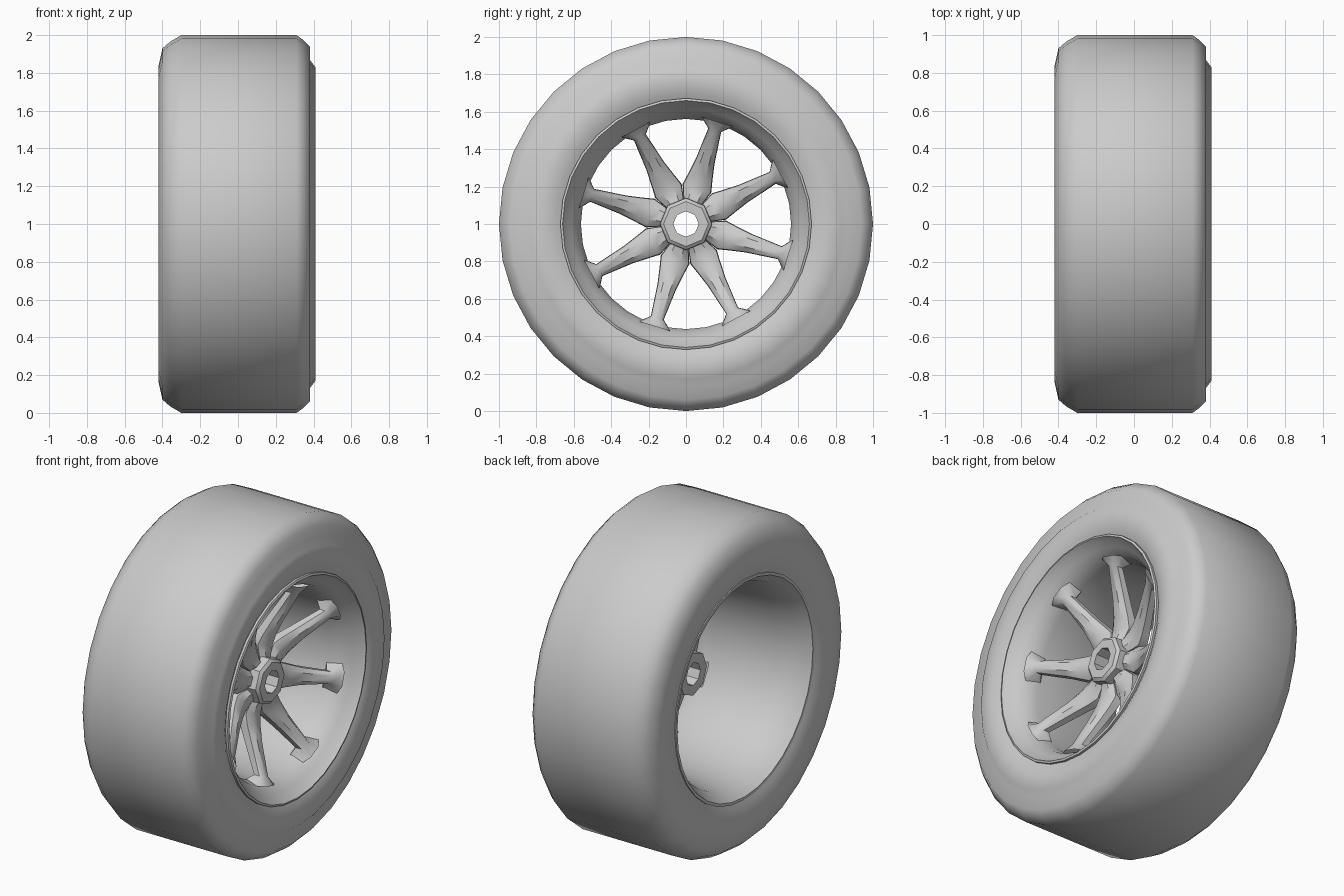
import bpy, bmesh
from math import cos, sin, pi, radians

if "Cube" in bpy.data.objects:
    bpy.data.objects.remove(bpy.data.objects["Cube"])

CENTRE_Z = 1.0


def finish(name, bm, smooth_angle):
    bmesh.ops.remove_doubles(bm, verts=bm.verts, dist=0.0001)
    bmesh.ops.recalc_face_normals(bm, faces=bm.faces)
    mesh = bpy.data.meshes.new(name)
    bm.to_mesh(mesh)
    bm.free()
    obj = bpy.data.objects.new(name, mesh)
    bpy.context.collection.objects.link(obj)
    bpy.ops.object.select_all(action='DESELECT')
    obj.select_set(True)
    bpy.context.view_layer.objects.active = obj
    bpy.ops.object.shade_smooth_by_angle(angle=radians(smooth_angle))
    return obj


def polar(bm, x, r, a, side=0.0):
    # point at radius r along angle a, shifted sideways around the axle
    y = r * cos(a) - side * sin(a)
    z = r * sin(a) + side * cos(a)
    return bm.verts.new((x, y, CENTRE_Z + z))


def lathe(name, profile, sides, smooth_angle):
    # spin a closed (x, radius) profile around the axle
    bm = bmesh.new()
    rings = [[polar(bm, x, r, 2 * pi * i / sides) for x, r in profile]
             for i in range(sides)]
    n = len(profile)
    for i in range(sides):
        a, b = rings[i], rings[(i + 1) % sides]
        for j in range(n):
            k = (j + 1) % n
            bm.faces.new((a[j], a[k], b[k], b[j]))
    return finish(name, bm, smooth_angle)


# tyre
lathe("tyre", [
    (-0.385, 0.65), (-0.405, 0.70), (-0.42, 0.76), (-0.42, 0.84),
    (-0.40, 0.93), (-0.36, 0.965), (-0.30, 1.0), (0.31, 1.0),
    (0.345, 0.975), (0.38, 0.94), (0.38, 0.87), (0.41, 0.83),
    (0.41, 0.75), (0.40, 0.70), (0.375, 0.65)], 32, 50)

# rim barrel with a lip on each side
lathe("rim", [
    (0.37, 0.672), (0.40, 0.672), (0.405, 0.66), (0.38, 0.645),
    (0.345, 0.615), (0.30, 0.58), (0.23, 0.562), (0.0, 0.562),
    (-0.20, 0.58), (-0.32, 0.605), (-0.375, 0.64), (-0.40, 0.655),
    (-0.40, 0.672), (-0.37, 0.672), (-0.30, 0.635), (0.28, 0.635)], 32, 50)

# eight-sided hub tube
lathe("hub", [
    (-0.05, 0.068), (-0.05, 0.13), (0.18, 0.14), (0.215, 0.138),
    (0.23, 0.12), (0.23, 0.068)], 8, 30)

# spokes: (radius, half width, front x, back x), flared where they meet the rim
sections = [
    (0.10, 0.042, 0.19, 0.08), (0.15, 0.062, 0.175, 0.08),
    (0.20, 0.080, 0.17, 0.09), (0.26, 0.068, 0.185, 0.11),
    (0.35, 0.052, 0.22, 0.15), (0.525, 0.036, 0.30, 0.24),
    (0.572, 0.090, 0.33, 0.20)]
bm = bmesh.new()
for s in range(8):
    ang = radians(28 + 45 * s)
    loops = []
    for r, w, front, back in sections:
        loops.append([polar(bm, back, r, ang, -w),
                      polar(bm, front - 0.025, r, ang, -w * 0.95),
                      polar(bm, front, r, ang, -w * 0.45),
                      polar(bm, front, r, ang, w * 0.45),
                      polar(bm, front - 0.025, r, ang, w * 0.95),
                      polar(bm, back, r, ang, w)])
    for a, b in zip(loops, loops[1:]):
        for j in range(6):
            k = (j + 1) % 6
            bm.faces.new((a[j], a[k], b[k], b[j]))
finish("spokes", bm, 35)
